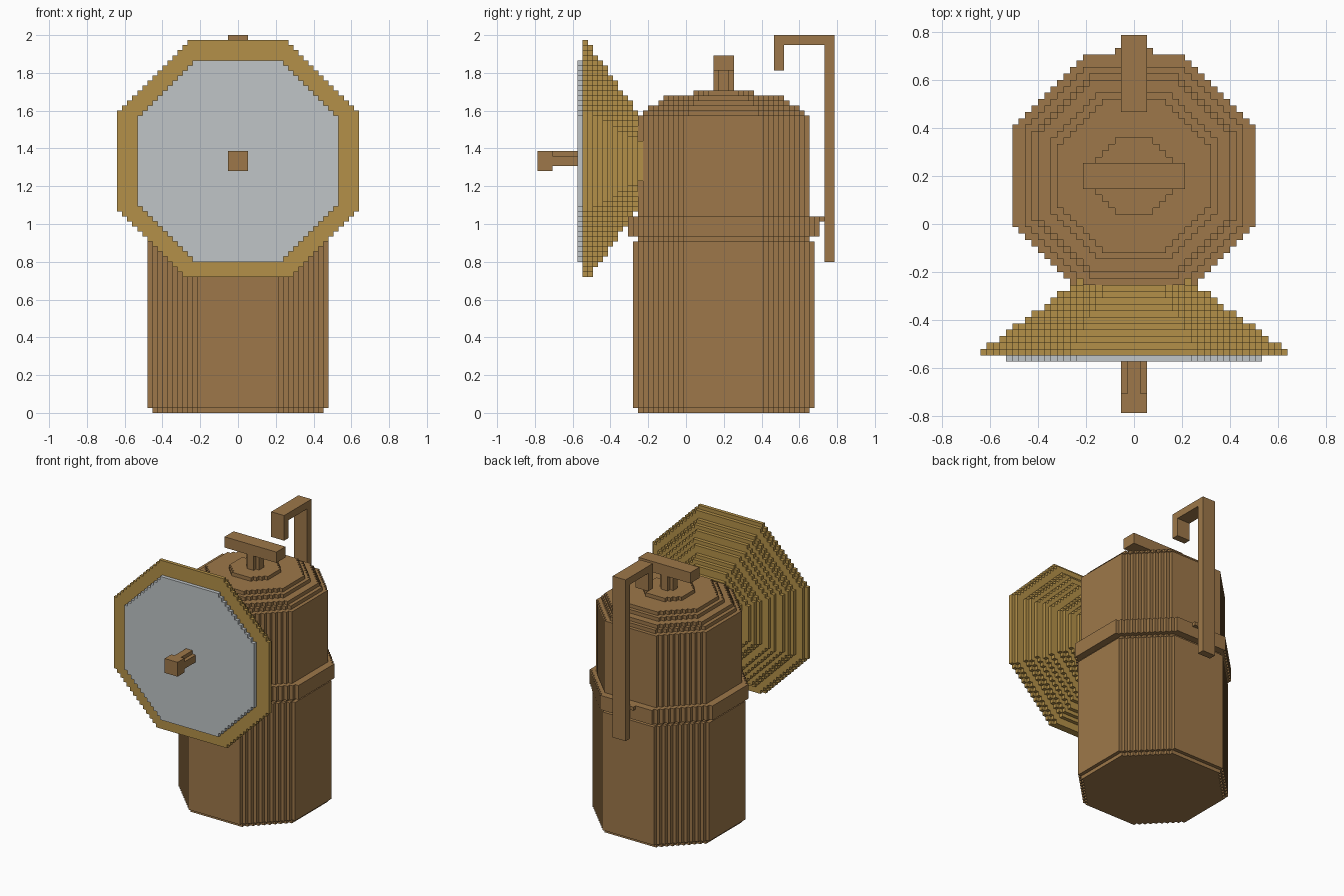
import bpy, bmesh
from mathutils import Vector

if "Cube" in bpy.data.objects:
    bpy.data.objects.remove(bpy.data.objects["Cube"])

V = 2 / 75          # edge of one cube cell
CY = 37             # body axis, in cells from the front end
CZ = 50             # reflector axis height, in cells


def material(name, rgb):
    m = bpy.data.materials.new(name)
    m.diffuse_color = (*[(c / 255) ** 2.2 for c in rgb], 1)
    m.use_nodes = True
    m.node_tree.nodes["Principled BSDF"].inputs["Base Color"].default_value = m.diffuse_color
    return m


brown = material("brown", (156, 119, 75))
gold = material("gold", (178, 143, 74))
grey = material("pale grey", (190, 195, 198))


def octagon(r):
    """Cells (a, b) of a stepped octagon of half width r."""
    rng = range(-r, r)
    return [(a, b) for a in rng for b in rng
            if abs(a + .5) + abs(b + .5) <= r * 2 ** .5]


def upright(r, z0, z1):
    return {(a, b + CY, z) for a, b in octagon(r) for z in range(z0, z1)}


def facing(r, y0, y1):
    return {(a, y, b + CZ) for a, b in octagon(r) for y in range(y0, y1)}


def block(hx, y0, y1, z0, z1):
    return {(x, y, z) for x in range(-hx, hx)
            for y in range(y0, y1) for z in range(z0, z1)}


parts = {}

# Lower canister with narrow foot and neck
parts["lower_body"] = (upright(17, 0, 1) | upright(18, 1, 34)
                       | upright(17, 34, 35), brown)
# Joining band
parts["band"] = (upright(19, 35, 39), brown)
# Upper canister with stepped dome
upper = upright(17, 39, 59)
for r, z in ((16, 59), (15, 60), (13, 61), (12, 62), (6, 63)):
    upper |= upright(r, z, z + 1)
parts["upper_body"] = (upper, brown)
# Turning key on the dome
parts["key_stem"] = (upright(2, 64, 68), brown)
parts["key_bar"] = (block(8, 35, 39, 68, 71), brown)
# Rear hook and its clip
parts["hook"] = (block(2, 57, 59, 30, 75) | block(2, 47, 57, 73, 75)
                 | block(2, 47, 49, 68, 73), brown)
parts["hook_clip"] = (block(3, 55, 57, 38, 39), brown)
# Stepped reflector cone, its rim clipped at the bottom
cone = set()
for i in range(12):
    cone |= facing(round(24 - 15 / 11 * i), 9 + i, 10 + i)
parts["reflector"] = ({c for c in cone if c[2] > 26}, gold)
# Lens plate
parts["lens"] = (facing(20, 8, 9), grey)
# Burner arm and tip
parts["burner_arm"] = (block(2, 3, 8, 49, 51) | block(1, 3, 8, 51, 52), brown)
parts["burner_tip"] = (block(2, 0, 3, 48, 52), brown)

# Each cell belongs to the first part that claims it
solid = set()
for name, (cells, mat) in parts.items():
    cells -= solid
    solid |= cells

DIRS = [(axis, s) for axis in range(3) for s in (0, 1)]


def build(name, cells, mat):
    """Skin the cells with outer faces only, then merge flat areas."""
    bm = bmesh.new()
    verts = {}

    def vert(p):
        if p not in verts:
            verts[p] = bm.verts.new(
                Vector((p[0], p[1] - 29.5, p[2])) * V)
        return verts[p]

    for c in sorted(cells):
        for axis, s in DIRS:
            n = list(c)
            n[axis] += 2 * s - 1
            if tuple(n) in solid:
                continue
            u, w = (axis + 1) % 3, (axis + 2) % 3
            ring = []
            for du, dw in ((0, 0), (1, 0), (1, 1), (0, 1)):
                p = list(c)
                p[axis] += s
                p[u] += du
                p[w] += dw
                ring.append(vert(tuple(p)))
            bm.faces.new(ring if s else ring[::-1])
    bmesh.ops.dissolve_limit(bm, angle_limit=0.01, verts=bm.verts[:],
                             edges=bm.edges[:])
    me = bpy.data.meshes.new(name)
    bm.to_mesh(me)
    bm.free()
    me.materials.append(mat)
    bpy.context.collection.objects.link(bpy.data.objects.new(name, me))


for name, (cells, mat) in parts.items():
    build(name, cells, mat)
